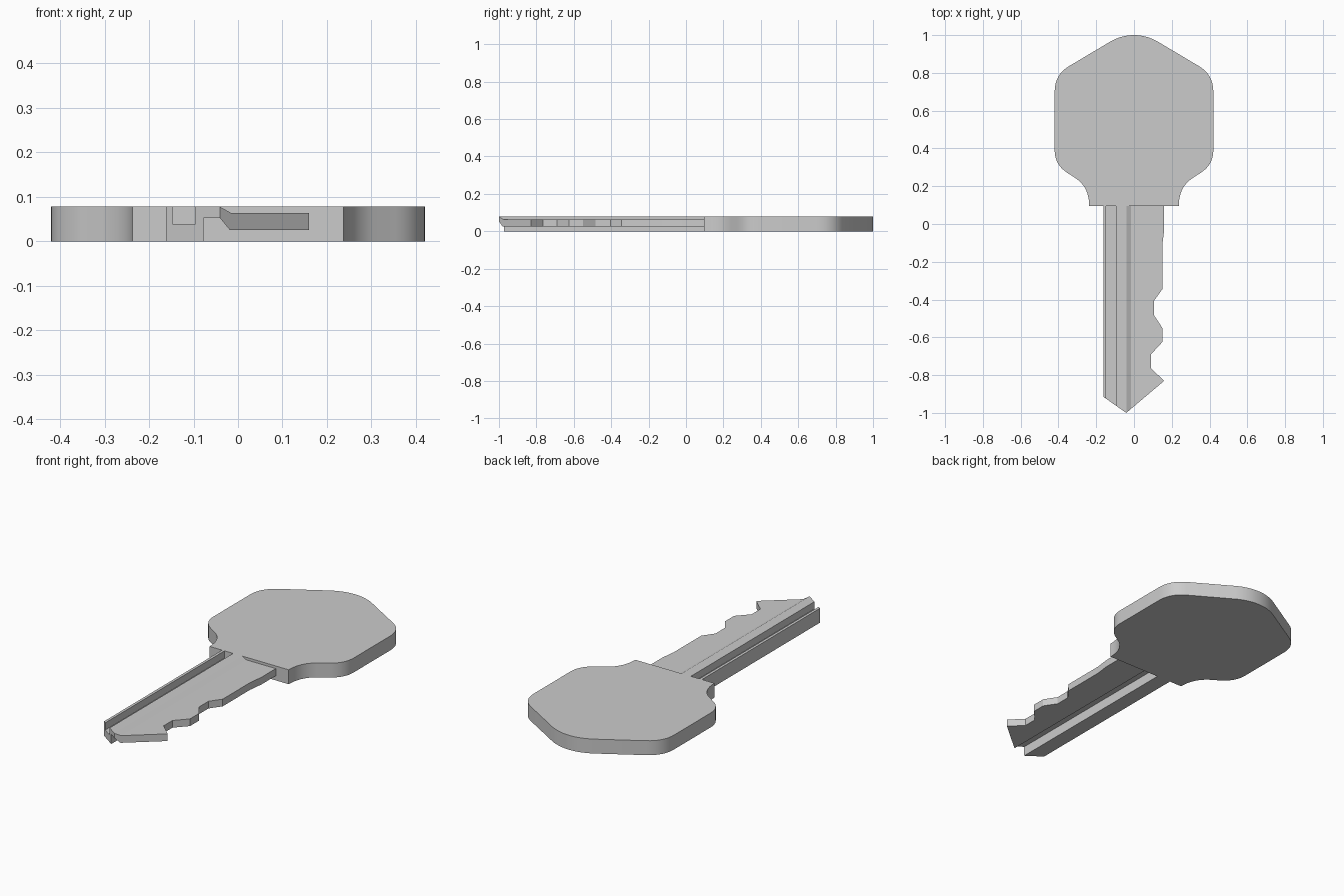
import bpy, bmesh, math
from mathutils import Vector

if "Cube" in bpy.data.objects:
    bpy.data.objects.remove(bpy.data.objects["Cube"])

T = 0.078  # key thickness


def prism(name, points, offset):
    """Closed polygon extruded along an offset vector."""
    bm = bmesh.new()
    face = bm.faces.new([bm.verts.new(p) for p in points])
    ext = bmesh.ops.extrude_face_region(bm, geom=[face])
    verts = [v for v in ext["geom"] if isinstance(v, bmesh.types.BMVert)]
    bmesh.ops.translate(bm, verts=verts, vec=offset)
    bmesh.ops.recalc_face_normals(bm, faces=bm.faces)
    mesh = bpy.data.meshes.new(name)
    bm.to_mesh(mesh)
    bm.free()
    obj = bpy.data.objects.new(name, mesh)
    bpy.context.collection.objects.link(obj)
    return obj


def corner(a, c, b, n=8):
    """Rounded corner from a to b, pulled toward c."""
    a, b, c = Vector(a), Vector(b), Vector(c)
    return [a * (1 - t) ** 2 + c * 2 * t * (1 - t) + b * t * t
            for t in (i / n for i in range(n + 1))]


def boolean(obj, other, operation):
    mod = obj.modifiers.new(operation.lower(), 'BOOLEAN')
    mod.operation, mod.solver, mod.object = operation, 'EXACT', other
    bpy.context.view_layer.objects.active = obj
    bpy.ops.object.modifier_apply(modifier=mod.name)
    bpy.data.objects.remove(other)


# Key head: half outline, mirrored
half = (corner((0.237, 0.095), (0.237, 0.192), (0.305, 0.24))
        + corner((0.355, 0.272), (0.42, 0.315), (0.42, 0.39))
        + corner((0.42, 0.70), (0.42, 0.79), (0.345, 0.835))
        + corner((0.125, 0.966), (0.065, 1.0), (0, 1.0)))
outline = half + [Vector((-p.x, p.y)) for p in reversed(half[:-1])]
head = prism("key_head", [(p.x, p.y, 0) for p in outline], (0, 0, T))

# Blade: grooved cross-section run along the length
section = [(-0.162, 0), (-0.078, 0), (-0.078, 0.053), (-0.041, 0.053),
           (-0.018, 0.025), (0.17, 0.025), (0.17, 0.064), (-0.016, 0.064),
           (-0.041, T), (-0.096, T), (-0.096, 0.039), (-0.147, 0.039),
           (-0.147, T), (-0.162, T)]
blade = prism("key_blade", [(x, -1.05, z) for x, z in section], (0, 1.145, 0))

# Pointed tip and bitting cut into the blade
bitting = [(-0.2, 0.2), (-0.2, -0.889), (-0.162, -0.915), (-0.041, -1.0),
           (0.16, -0.83), (0.09, -0.765), (0.09, -0.69), (0.15, -0.625),
           (0.15, -0.55), (0.107, -0.485), (0.107, -0.405), (0.15, -0.345),
           (0.15, -0.11), (0.16, -0.03), (0.16, 0.2)]
cutter = prism("bitting_cutter", [(x, y, -0.1) for x, y in bitting], (0, 0, 0.3))
boolean(blade, cutter, 'INTERSECT')

# Smooth the rounded rim of the head, keep edges sharp
for obj in (head, blade):
    bpy.ops.object.select_all(action='DESELECT')
    obj.select_set(True)
    bpy.context.view_layer.objects.active = obj
    bpy.ops.object.shade_smooth_by_angle(angle=math.radians(25))
